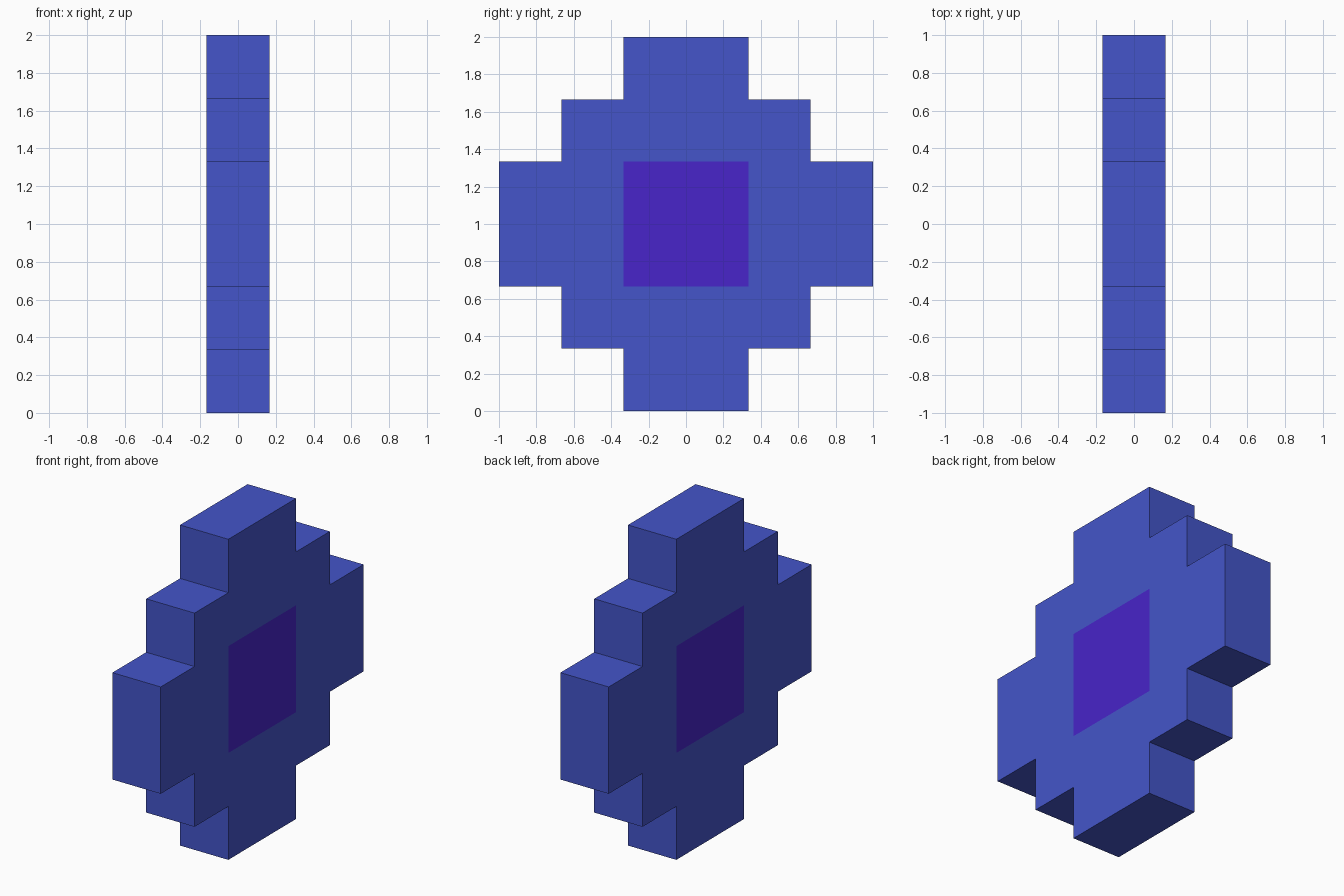
import bpy, bmesh

if "Cube" in bpy.data.objects:
    bpy.data.objects.remove(bpy.data.objects["Cube"])

U = 1 / 3  # step size of the blocky outline


def material(name, rgb):
    m = bpy.data.materials.new(name)
    m.diffuse_color = (*rgb, 1)
    m.use_nodes = True
    m.node_tree.nodes["Principled BSDF"].inputs["Base Color"].default_value = m.diffuse_color
    return m


# Stepped disc: rows of square cells in the YZ plane
bm = bmesh.new()
for row, half in enumerate([1, 2, 3, 3, 2, 1]):
    for col in range(-half, half):
        corners = [(col, row), (col + 1, row), (col + 1, row + 1), (col, row + 1)]
        face = bm.faces.new([bm.verts.new((0, y * U, z * U)) for y, z in corners])
        # Purple centre square
        face.material_index = int(row in (2, 3) and col in (-1, 0))
bmesh.ops.remove_doubles(bm, verts=bm.verts[:], dist=0.001)

mesh = bpy.data.meshes.new("stepped_disc")
bm.to_mesh(mesh)
bm.free()
mesh.materials.append(material("blue", (0.058, 0.091, 0.585)))
mesh.materials.append(material("purple", (0.065, 0.018, 0.585)))

disc = bpy.data.objects.new("stepped_disc", mesh)
bpy.context.collection.objects.link(disc)

# Thickness, centred on x = 0
solid = disc.modifiers.new("thickness", 'SOLIDIFY')
solid.thickness = U
solid.offset = 0
